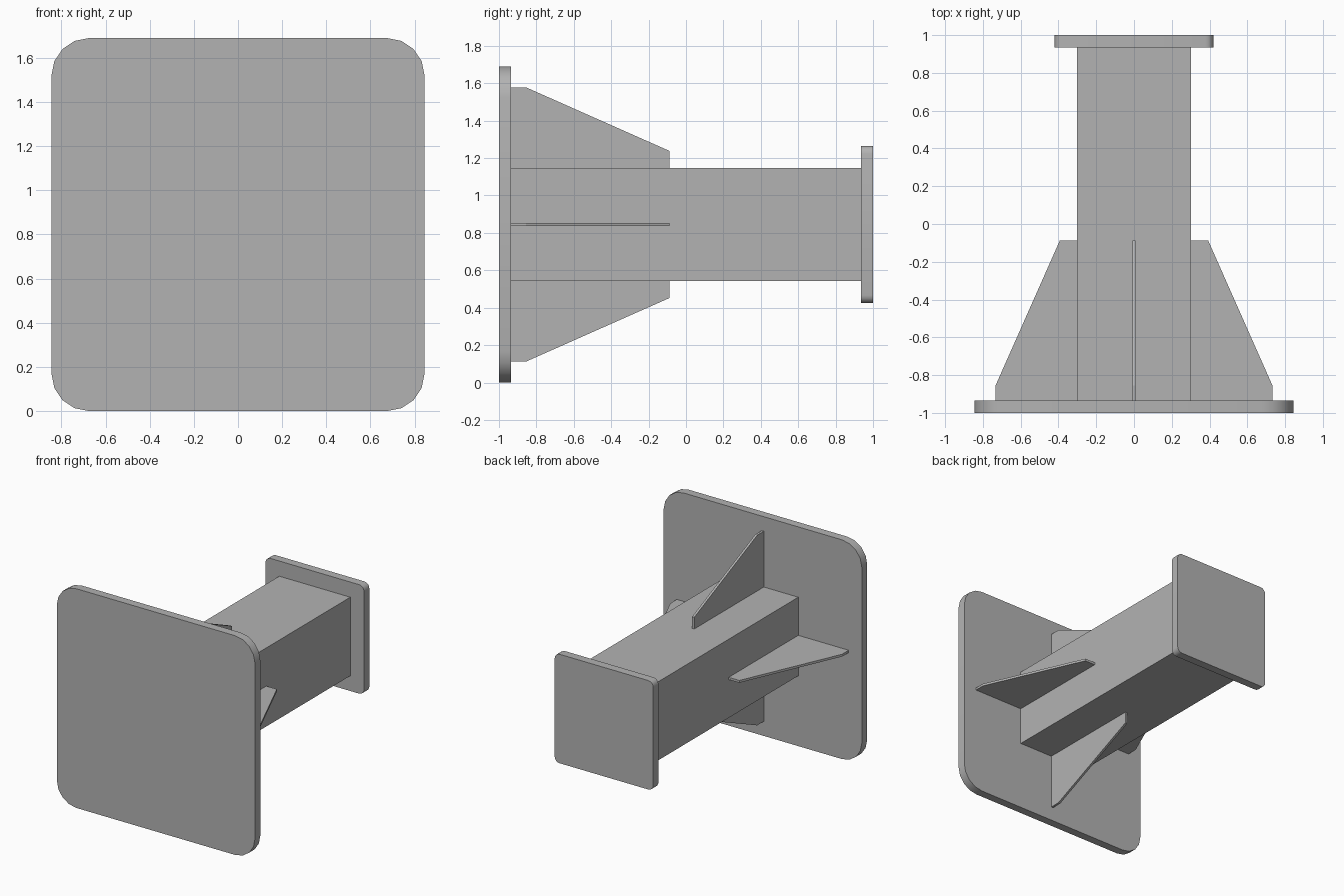
import bpy
import bmesh
from math import pi, cos, sin, radians
from mathutils import Matrix, Vector

if "Cube" in bpy.data.objects:
    bpy.data.objects.remove(bpy.data.objects["Cube"], do_unlink=True)

MID_Z = 0.845          # height of the column axis
TUBE = 0.303           # half width of the square column
PLATE_T = 0.065        # thickness of both end plates

grey = bpy.data.materials.new("plain grey")
grey.use_nodes = True
grey.diffuse_color = (0.45, 0.45, 0.45, 1)
grey.node_tree.nodes["Principled BSDF"].inputs["Base Color"].default_value = grey.diffuse_color


def extruded(name, outline, depth):
    """Solid made by sweeping a closed outline along the depth vector."""
    bm = bmesh.new()
    face = bm.faces.new([bm.verts.new(p) for p in outline])
    swept = bmesh.ops.extrude_face_region(bm, geom=[face], use_keep_orig=True)
    moved = [g for g in swept["geom"] if isinstance(g, bmesh.types.BMVert)]
    bmesh.ops.translate(bm, verts=moved, vec=depth)
    bmesh.ops.recalc_face_normals(bm, faces=bm.faces)
    mesh = bpy.data.meshes.new(name)
    bm.to_mesh(mesh)
    bm.free()
    mesh.materials.append(grey)
    obj = bpy.data.objects.new(name, mesh)
    obj.location.z = MID_Z
    bpy.context.collection.objects.link(obj)
    return obj


def rounded_square(half, radius, y, steps=4):
    """Square in the XZ plane with rounded corners."""
    pts = []
    for corner, (sx, sz) in enumerate([(1, 1), (-1, 1), (-1, -1), (1, -1)]):
        for i in range(steps + 1):
            a = (corner + i / steps) * pi / 2
            pts.append((sx * (half - radius) + radius * cos(a), y,
                        sz * (half - radius) + radius * sin(a)))
    return pts


# End plates with softly rounded corners
for name, half, radius, y in [("base_plate", 0.845, 0.169, -1.0),
                              ("end_plate", 0.42, 0.042, 1 - PLATE_T)]:
    plate = extruded(name, rounded_square(half, radius, y), (0, PLATE_T, 0))
    bpy.ops.object.select_all(action="DESELECT")
    plate.select_set(True)
    bpy.context.view_layer.objects.active = plate
    bpy.ops.object.shade_smooth_by_angle(angle=radians(40))

# Square column between the plates
near, far = -1 + PLATE_T, 1 - PLATE_T
square = [(sx * TUBE, near, sz * TUBE) for sx, sz in [(1, 1), (-1, 1), (-1, -1), (1, -1)]]
extruded("column", square, (0, far - near, 0))

# Four tapered gussets, one on each side of the column
THICK = 0.018
profile = [(near, TUBE), (near, 0.733), (-0.855, 0.733), (-0.088, 0.393), (-0.088, TUBE)]
for i, side in enumerate(["top", "left", "bottom", "right"]):
    turn = Matrix.Rotation(i * pi / 2, 3, "Y")
    outline = [turn @ Vector((-THICK / 2, y, z)) for y, z in profile]
    extruded(side + "_gusset", outline, turn @ Vector((THICK, 0, 0)))
